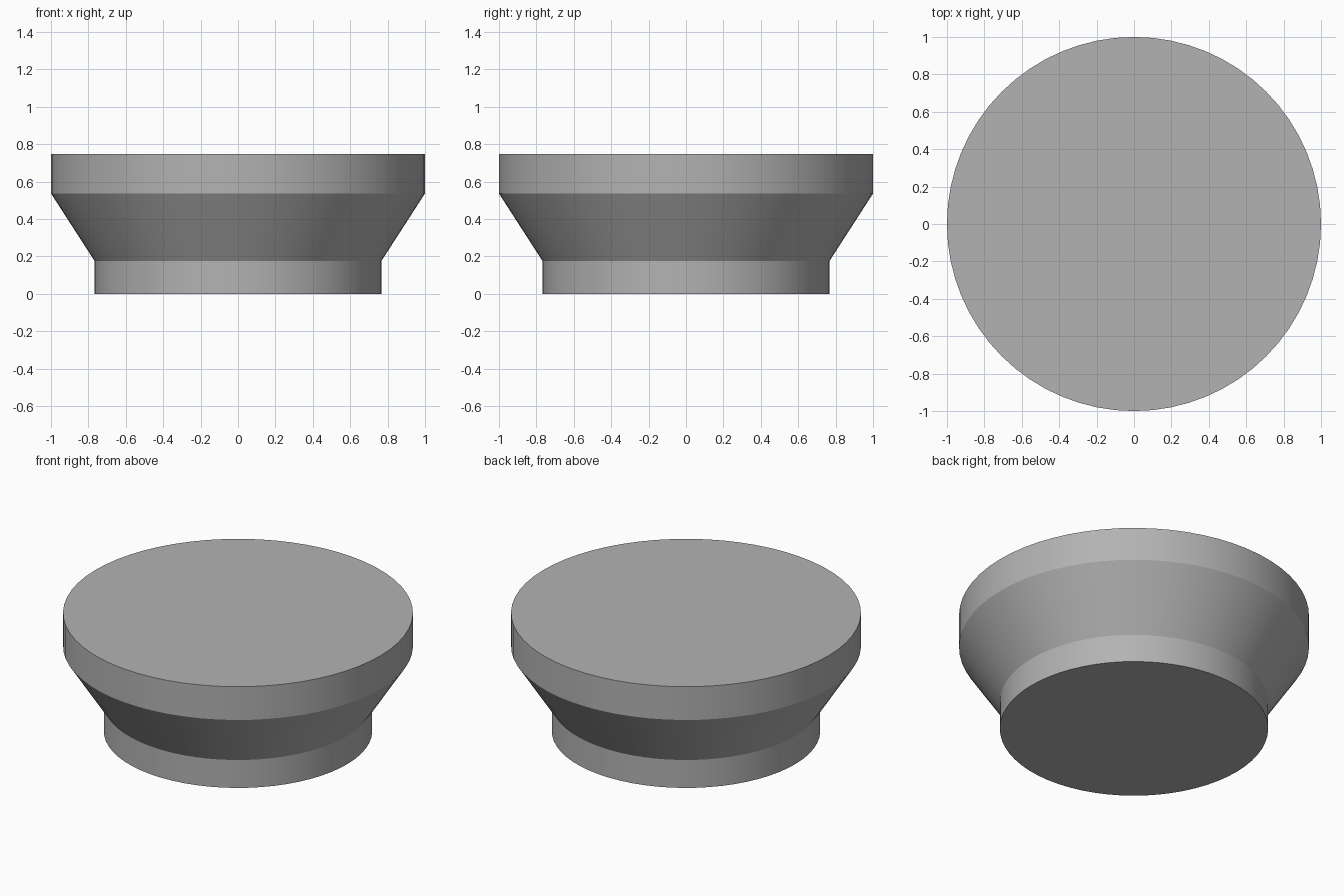
import bpy, bmesh, math

if "Cube" in bpy.data.objects:
    bpy.data.objects.remove(bpy.data.objects["Cube"])

SIDES = 64
# Half profile (radius, height): base collar, flared cone, upper rim
PROFILE = [(0.767, 0.0), (0.767, 0.176), (1.0, 0.537), (1.0, 0.747)]

bm = bmesh.new()
rings = []
for r, z in PROFILE:
    rings.append([bm.verts.new((r * math.cos(2 * math.pi * i / SIDES),
                                r * math.sin(2 * math.pi * i / SIDES), z))
                  for i in range(SIDES)])

# Side walls between neighbouring rings
for low, high in zip(rings, rings[1:]):
    for i in range(SIDES):
        j = (i + 1) % SIDES
        bm.faces.new((low[i], low[j], high[j], high[i]))

# Flat bottom and top caps
bm.faces.new(rings[0][::-1])
bm.faces.new(rings[-1])

mesh = bpy.data.meshes.new("flared_knob")
bm.to_mesh(mesh)
bm.free()
knob = bpy.data.objects.new("flared_knob", mesh)
bpy.context.collection.objects.link(knob)

# Darker grey finish
grey = bpy.data.materials.new("dark_grey")
grey.diffuse_color = (0.45, 0.45, 0.45, 1.0)
grey.use_nodes = True
grey.node_tree.nodes["Principled BSDF"].inputs["Base Color"].default_value = grey.diffuse_color
mesh.materials.append(grey)

# Smooth round walls with crisp profile edges
bpy.context.view_layer.objects.active = knob
knob.select_set(True)
bpy.ops.object.shade_smooth_by_angle(angle=math.radians(20))
